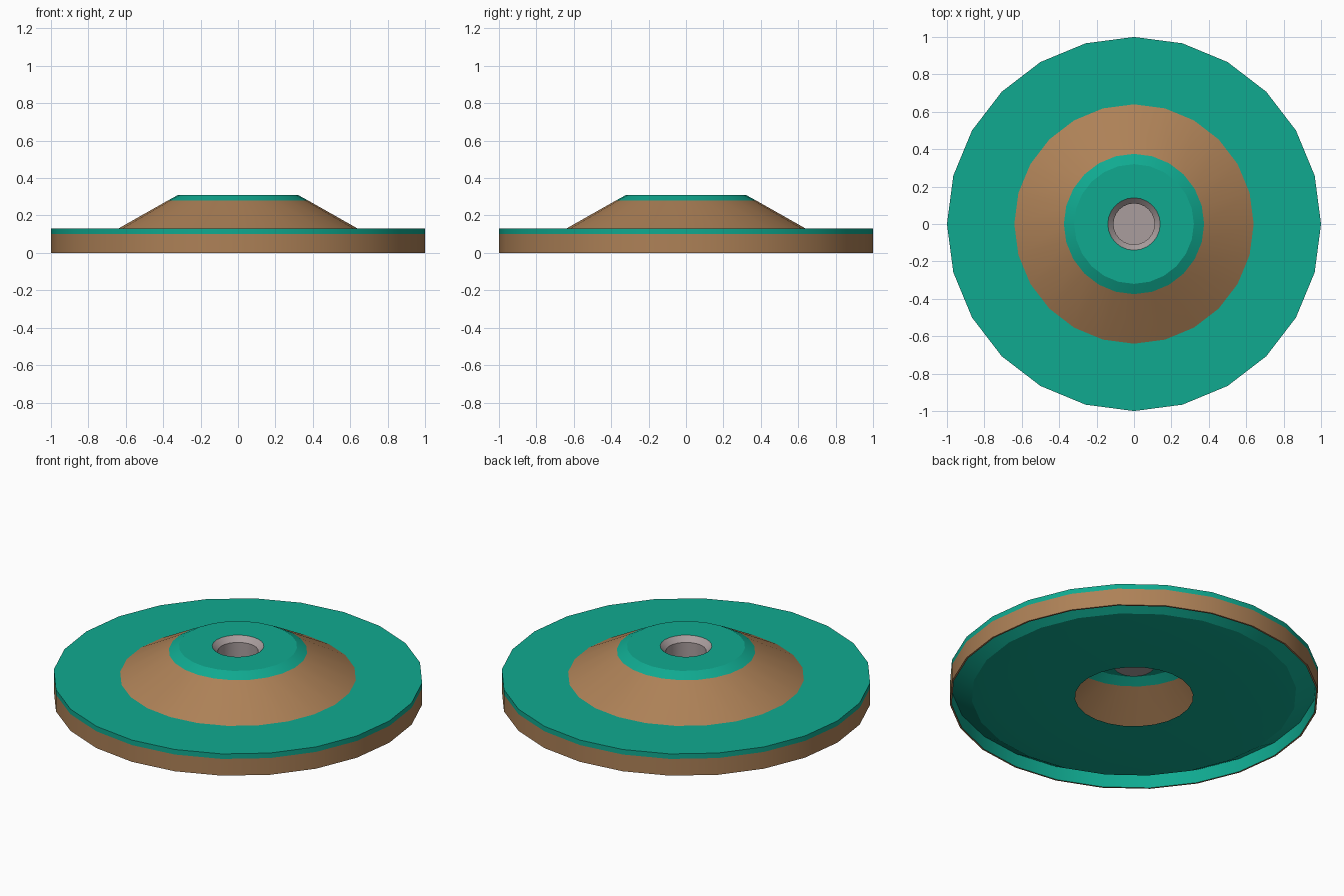
import bpy, bmesh
from math import cos, sin, pi, radians

if "Cube" in bpy.data.objects:
    bpy.data.objects.remove(bpy.data.objects["Cube"])

SIDES = 24


def material(name, color):
    m = bpy.data.materials.new(name)
    m.diffuse_color = (*color, 1)
    m.use_nodes = True
    m.node_tree.nodes["Principled BSDF"].inputs["Base Color"].default_value = m.diffuse_color
    return m


teal = material("teal", (0.005, 0.40, 0.28))
brown = material("brown", (0.42, 0.22, 0.095))
steel = material("warm_grey", (0.40, 0.34, 0.34))


def lathe(name, start, steps, mats):
    """Spin a profile round z; each step is (radius, z, material index)."""
    bm = bmesh.new()

    def ring(r, z):
        if r == 0:
            return [bm.verts.new((0, 0, z))] * SIDES
        return [bm.verts.new((r * cos(2 * pi * j / SIDES), r * sin(2 * pi * j / SIDES), z))
                for j in range(SIDES)]

    a = ring(*start)
    for r, z, mat in steps:
        b = ring(r, z)
        for j in range(SIDES):
            k = (j + 1) % SIDES
            corners = list(dict.fromkeys((a[j], b[j], b[k], a[k])))
            bm.faces.new(corners).material_index = mat
        a = b
    mesh = bpy.data.meshes.new(name)
    bm.to_mesh(mesh)
    bm.free()
    for m in mats:
        mesh.materials.append(m)
    obj = bpy.data.objects.new(name, mesh)
    bpy.context.collection.objects.link(obj)
    bpy.ops.object.select_all(action='DESELECT')
    obj.select_set(True)
    bpy.context.view_layer.objects.active = obj
    bpy.ops.object.shade_smooth_by_angle(angle=radians(24))
    return obj


# Raised hub, flange and outer rim as a thin shell
lathe("disc_shell", (0.14, 0.31), [
    (0.32, 0.31, 0),     # hub top
    (0.375, 0.28, 0),    # hub edge
    (0.64, 0.13, 1),     # sloped hub
    (1.0, 0.13, 0),      # flange
    (1.0, 0.10, 0),      # teal rim band
    (1.0, 0.0, 1),       # brown rim
    (0.99, 0.0, 1),      # rim lip
    (0.99, 0.08, 0),     # inside of the rim
], [teal, brown])

# Underside plate, curving up to the rim, open in the middle
lathe("underside_plate", (0.99, 0.08), [
    (0.88, 0.014, 0),
    (0.72, 0.0, 0),
    (0.32, 0.0, 0),
], [teal])

# Countersunk blind socket in the hub
lathe("centre_socket", (0, 0.19), [
    (0.11, 0.19, 0),
    (0.11, 0.28, 0),
    (0.14, 0.31, 0),
], [steel])
